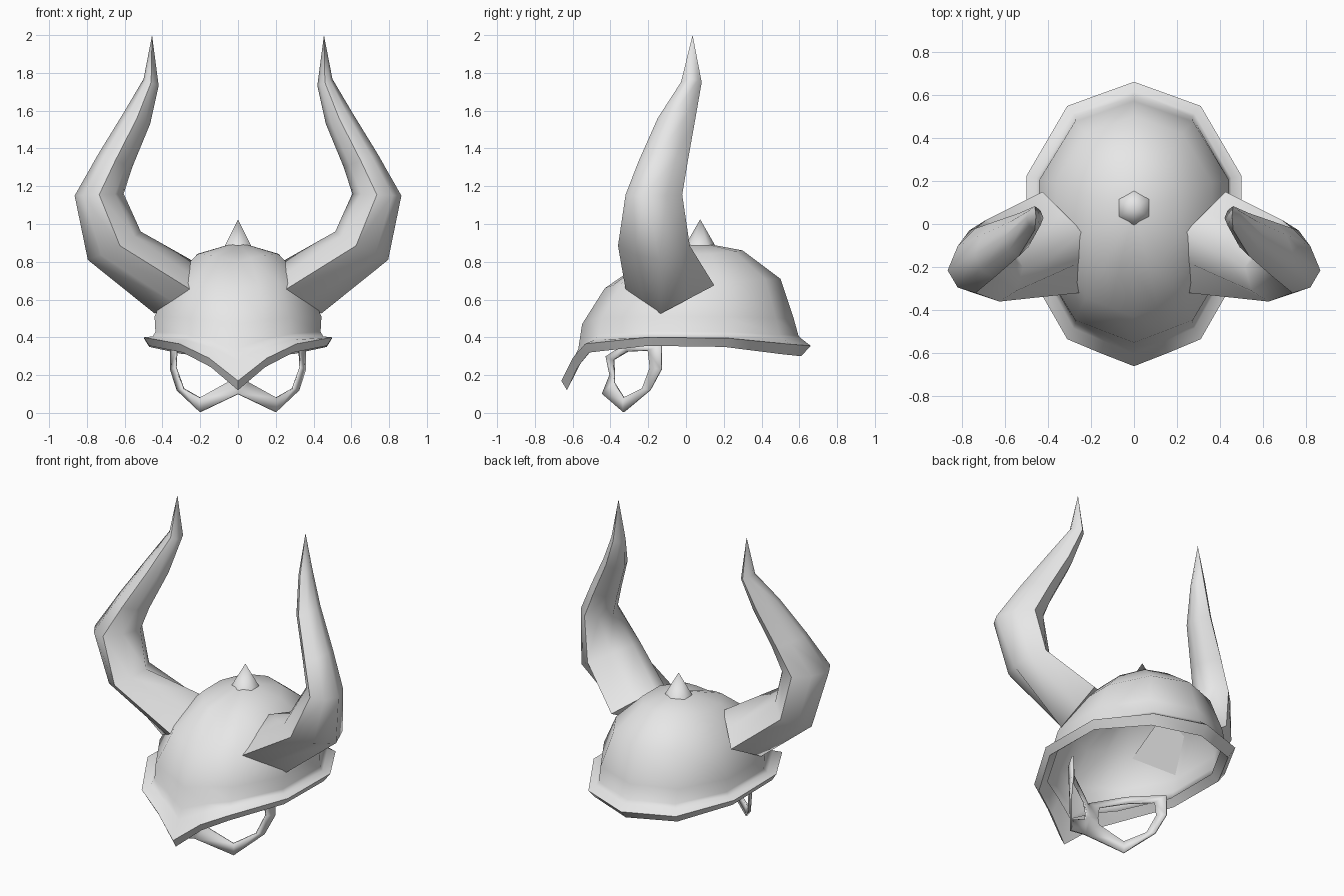
import bpy, bmesh, math
from mathutils import Vector

if "Cube" in bpy.data.objects:
    bpy.data.objects.remove(bpy.data.objects["Cube"], do_unlink=True)

grey = bpy.data.materials.new("pale_grey")
grey.use_nodes = True
grey.diffuse_color = (0.8, 0.8, 0.8, 1)
grey.node_tree.nodes["Principled BSDF"].inputs["Base Color"].default_value = (0.8, 0.8, 0.8, 1)


def loft(name, rings, cap_start=False, tip=None, angle=60):
    """Skin closed rings of equal length, optionally ending in a point."""
    bm = bmesh.new()
    rows = [[bm.verts.new(p) for p in ring] for ring in rings]
    n = len(rows[0])
    for a, b in zip(rows, rows[1:]):
        for i in range(n):
            bm.faces.new((a[i], a[(i + 1) % n], b[(i + 1) % n], b[i]))
    if tip is not None:
        t = bm.verts.new(tip)
        for i in range(n):
            bm.faces.new((rows[-1][i], rows[-1][(i + 1) % n], t))
    if cap_start:
        bm.faces.new(rows[0])
    bmesh.ops.recalc_face_normals(bm, faces=bm.faces)
    return finish(name, bm, angle)


def finish(name, bm, angle=60):
    me = bpy.data.meshes.new(name)
    bm.to_mesh(me)
    bm.free()
    ob = bpy.data.objects.new(name, me)
    bpy.context.collection.objects.link(ob)
    me.materials.append(grey)
    bpy.ops.object.select_all(action="DESELECT")
    ob.select_set(True)
    bpy.context.view_layer.objects.active = ob
    bpy.ops.object.shade_smooth_by_angle(angle=math.radians(angle))
    return ob


# Half outline of the shell: x, y, and how far z leans to the front or back value
HALF = [(0, 1, 1), (.59, .83, .8), (.95, .34, .1), (.95, -.31, 0),
        (.59, -.81, .15), (.29, -.91, .48), (0, -1, 1)]
OUTLINE = HALF + [(-x, y, w) for x, y, w in HALF[-2:0:-1]]


def shell_ring(rx, front, back, z, z_front, z_back):
    mid, ry = (front + back) / 2, (back - front) / 2
    return [Vector((x * rx, mid + y * ry, z + w * ((z_back if y > 0 else z_front) - z)))
            for x, y, w in OUTLINE]


# Dome with a flared brim, peaked at the front, from the inner lip to the crown
loft("helmet_shell", [
    shell_ring(.45, -.575, .57, .39, .27, .37),
    shell_ring(.495, -.63, .61, .355, .12, .30),
    shell_ring(.525, -.66, .66, .40, .17, .355),
    shell_ring(.475, -.60, .615, .405, .28, .39),
    shell_ring(.46, -.57, .595, .43, .34, .41),
    shell_ring(.465, -.55, .57, .51, .47, .50),
    shell_ring(.38, -.43, .50, .69, .66, .71),
    shell_ring(.225, -.22, .30, .84, .80, .86),
], tip=(0, .06, .905))

# Spike on the crown
loft("crown_spike", [[(.08 * math.cos(math.radians(a)), .075 + .08 * math.sin(math.radians(a)), .885)
                      for a in range(30, 390, 60)]], tip=(0, .075, 1.025))


# Horns: each section has a centre, an inner-to-outer half axis and a side half axis
SECTIONS = [
    ((.34, -.085, .665), (.10, -.05, -.14), (.085, .235, .01)),
    ((.655, -.17, .885), (.14, .03, -.075), (.03, .19, .0)),
    ((.735, -.17, 1.155), (.13, -.045, -.005), (.0, .15, .0)),
    ((.65, -.12, 1.335), (.09, -.02, .035), (.0, .13, .0)),
    ((.535, -.05, 1.56), (.07, -.01, .03), (.0, .1, .0)),
    ((.46, .028, 1.75), (.04, .0, .018), (.0, .055, .0)),
]


def horn(name, side):
    rings = []
    for k, (c, a, b) in enumerate(SECTIONS):
        c, a, b = Vector(c), Vector(a), Vector(b)
        d = .5 if k == 0 else .64
        ring = [c + a * u + b * v for u, v in
                ((1, 0), (d, d), (0, 1), (-d, d), (-1, 0), (-d, -d), (0, -1), (d, -d))]
        rings.append([(side * p.x, p.y, p.z) for p in ring])
    loft(name, rings, cap_start=True, tip=(side * .455, .035, 2.0))


horn("left_horn", 1)
horn("right_horn", -1)

# Wrap-around eye guard: outer and inner edge of one opening, mirrored
OUTER = [(0, -.44, .10), (.2, -.33, .005), (.32, -.19, .12), (.355, -.13, .23),
         (.355, -.13, .36), (.2, -.31, .37), (0, -.42, .30), (0, -.40, .20)]
INNER = [(.055, -.38, .16), (.2, -.33, .08), (.29, -.23, .13), (.33, -.19, .24),
         (.325, -.2, .33), (.2, -.31, .325), (.06, -.385, .28), (.045, -.38, .2)]
guard = loft("eye_guard", [OUTER, INNER])
mirror = guard.modifiers.new("Mirror", "MIRROR")
mirror.use_clip = True
solid = guard.modifiers.new("Solidify", "SOLIDIFY")
solid.thickness = .012
solid.offset = 0
